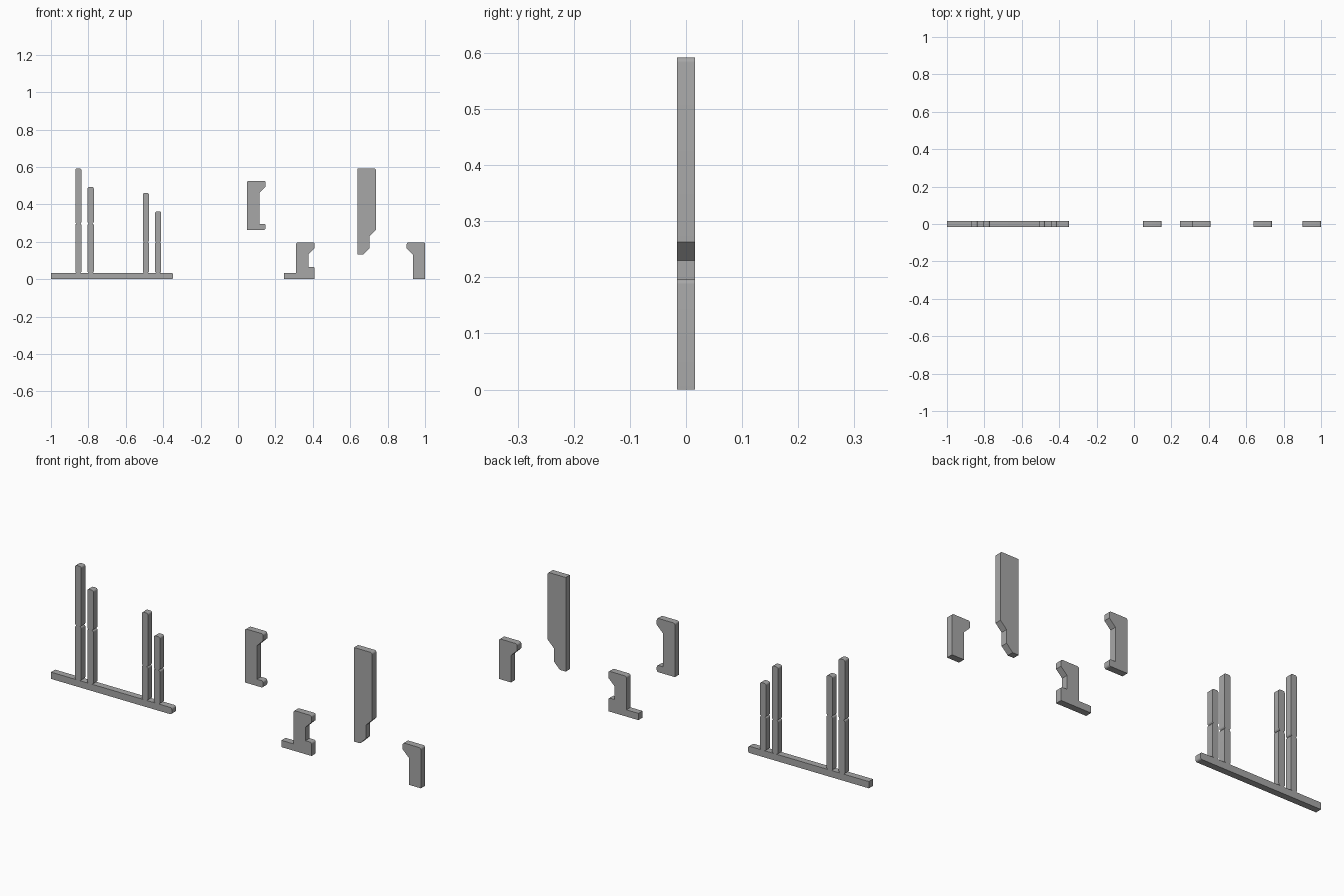
import bpy, bmesh
from mathutils import Vector

if "Cube" in bpy.data.objects:
    bpy.data.objects.remove(bpy.data.objects["Cube"])

HALF = 0.016   # half thickness of every plate
R = 0.009      # corner radius
STEPS = 4      # segments per rounded corner

grey = bpy.data.materials.new("dark_grey")
grey.diffuse_color = (0.39, 0.39, 0.39, 1)
grey.use_nodes = True
grey.node_tree.nodes["Principled BSDF"].inputs["Base Color"].default_value = grey.diffuse_color


def rounded(outline):
    """Round each corner that is marked with a third value."""
    points = []
    for i, corner in enumerate(outline):
        p = Vector(corner[:2])
        if len(corner) == 2:
            points.append(p)
            continue
        a = p + (Vector(outline[i - 1][:2]) - p).normalized() * corner[2]
        b = p + (Vector(outline[(i + 1) % len(outline)][:2]) - p).normalized() * corner[2]
        centre = a + b - p
        for k in range(STEPS + 1):
            d = a.lerp(b, k / STEPS) - centre
            points.append(centre + d.normalized() * corner[2])
    return points


def plate(name, outline):
    """Extrude an (x, z) outline along y."""
    bm = bmesh.new()
    face = bm.faces.new([bm.verts.new((x, -HALF, z)) for x, z in rounded(outline)])
    ext = bmesh.ops.extrude_face_region(bm, geom=[face])
    verts = [g for g in ext["geom"] if isinstance(g, bmesh.types.BMVert)]
    bmesh.ops.translate(bm, verts=verts, vec=(0, 2 * HALF, 0))
    bmesh.ops.recalc_face_normals(bm, faces=bm.faces)
    mesh = bpy.data.meshes.new(name)
    bm.to_mesh(mesh)
    bm.free()
    mesh.materials.append(grey)
    obj = bpy.data.objects.new(name, mesh)
    bpy.context.collection.objects.link(obj)
    bpy.ops.object.select_all(action='DESELECT')
    obj.select_set(True)
    bpy.context.view_layer.objects.active = obj
    bpy.ops.object.shade_smooth_by_angle()


def bar(name, x0, x1, z0, z1):
    """Upright bar with all four corners rounded."""
    plate(name, [(x0, z0, R), (x1, z0, R), (x1, z1, R), (x0, z1, R)])


# Base rail, rounded at its right end
plate("base_rail", [(-1, 0), (-0.347, 0, R), (-0.347, 0.033, R), (-1, 0.033)])

# Upright bars, each split in two: left x, joint height, top height
uprights = [(-0.87, 0.297, 0.592), (-0.804, 0.297, 0.493),
            (-0.509, 0.198, 0.46), (-0.444, 0.198, 0.362)]
for i, (x, joint, top) in enumerate(uprights, 1):
    bar(f"lower_bar_{i}", x, x + 0.033, 0.033, joint)
    bar(f"upper_bar_{i}", x, x + 0.033, joint, top)

# Hooked bracket with a short toe
plate("hook_bracket", [
    (0.049, 0.263), (0.147, 0.263, R), (0.147, 0.296, R), (0.114, 0.296),
    (0.114, 0.46), (0.147, 0.493), (0.147, 0.526, R), (0.049, 0.526, R)])

# Footed bracket
plate("foot_bracket", [
    (0.246, 0), (0.409, 0), (0.409, 0.066, R), (0.376, 0.066),
    (0.376, 0.132), (0.409, 0.164), (0.409, 0.197, R), (0.311, 0.197, R),
    (0.311, 0.033), (0.246, 0.033)])

# Tall stepped plate
plate("stepped_plate", [
    (0.639, 0.132), (0.671, 0.132), (0.704, 0.165), (0.704, 0.23),
    (0.737, 0.263), (0.737, 0.592, R), (0.639, 0.592)])

# Short end hook
plate("end_hook", [
    (0.935, 0), (1, 0), (1, 0.197, R), (0.902, 0.197, R),
    (0.902, 0.164), (0.935, 0.132)])
